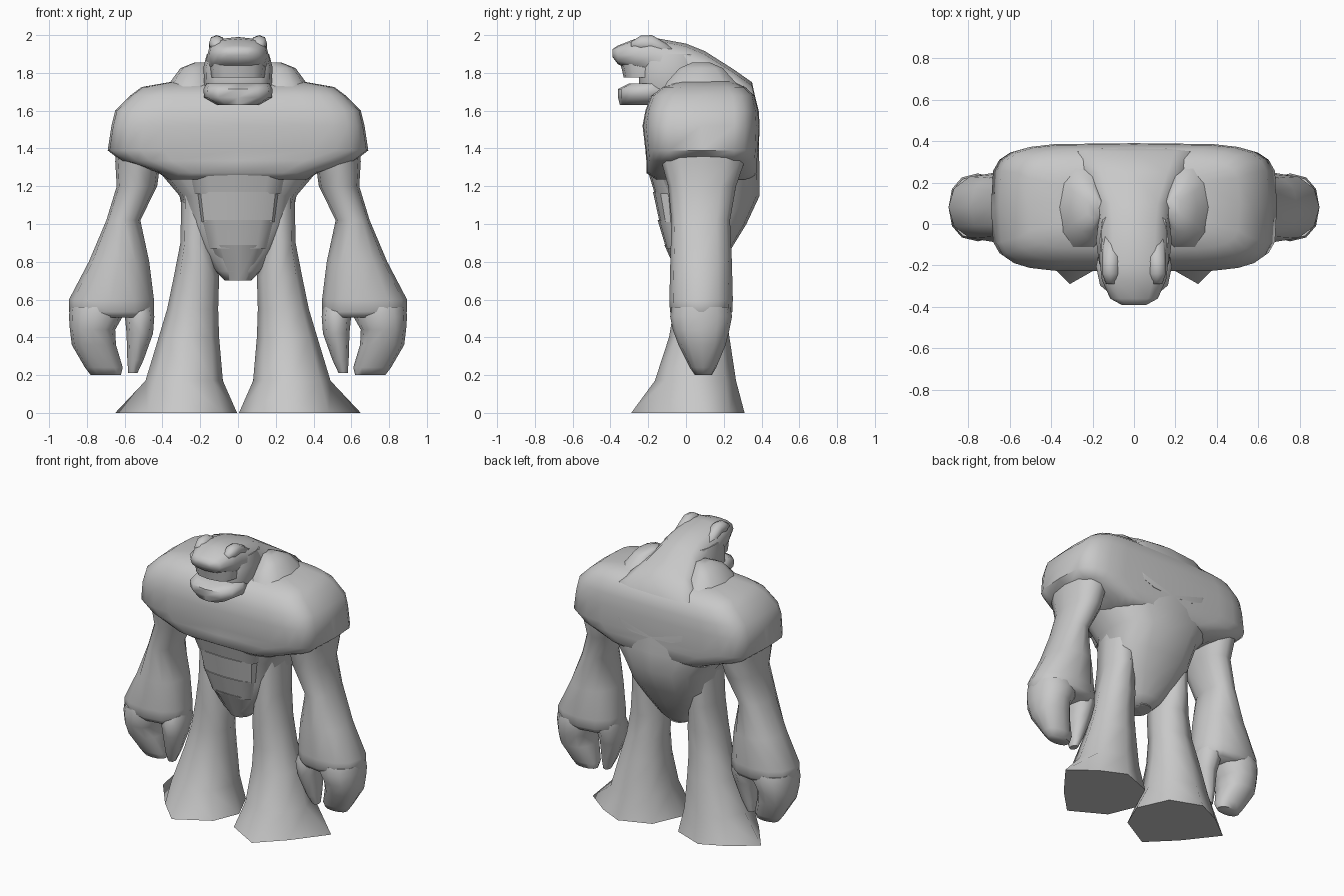
import bpy, bmesh, math

stone = bpy.data.materials.new("grey stone")
stone.diffuse_color = (0.58, 0.58, 0.58, 1)


def ring(pos, ca, cb, ra, rb, n, e, axis):
    """Superellipse cross-section at pos along the axis."""
    pts = []
    for i in range(n):
        t = 2 * math.pi * i / n
        c, s = math.cos(t), math.sin(t)
        a = ca + ra * math.copysign(abs(c) ** (2 / e), c)
        b = cb + rb * math.copysign(abs(s) ** (2 / e), s)
        pts.append((a, b, pos) if axis == 'z' else (a, pos, b))
    return pts


def loft(name, rings, n=8, e=2.3, axis='z', mirror=False, base=None, angle=45):
    """Skin a row of cross-sections; base is an optional hand-placed first ring."""
    loops = [base] if base else []
    loops += [ring(*r, n, e, axis) for r in rings]
    bm = bmesh.new()
    vs = [[bm.verts.new(p) for p in lp] for lp in loops]
    for lo, hi in zip(vs, vs[1:]):
        for i in range(n):
            j = (i + 1) % n
            bm.faces.new((lo[i], lo[j], hi[j], hi[i]))
    bm.faces.new(vs[0])
    bm.faces.new(vs[-1])
    bmesh.ops.recalc_face_normals(bm, faces=bm.faces)
    me = bpy.data.meshes.new(name)
    bm.to_mesh(me)
    bm.free()
    me.materials.append(stone)
    ob = bpy.data.objects.new(name, me)
    bpy.context.collection.objects.link(ob)
    bpy.ops.object.select_all(action='DESELECT')
    ob.select_set(True)
    bpy.context.view_layer.objects.active = ob
    bpy.ops.object.shade_smooth_by_angle(angle=math.radians(angle))
    if mirror:
        ob.modifiers.new("mirror", 'MIRROR')
    return ob


# Torso, tapering from the ribs to the crotch
loft("torso", [(0.70, 0, 0.05, 0.07, 0.07), (0.75, 0, 0.06, 0.12, 0.11),
               (0.87, 0, 0.075, 0.21, 0.165),
               (1.00, 0, 0.10, 0.28, 0.22), (1.15, 0, 0.125, 0.31, 0.265),
               (1.28, 0, 0.11, 0.42, 0.28), (1.40, 0, 0.10, 0.47, 0.285)],
     n=16, e=2.6, angle=60)

# Chest and shoulders, one wide mass
loft("chest_and_shoulders",
     [(1.235, 0, 0.09, 0.37, 0.25), (1.27, 0, 0.085, 0.42, 0.295), (1.335, 0, 0.085, 0.62, 0.295),
      (1.39, 0, 0.085, 0.69, 0.30), (1.52, 0, 0.08, 0.67, 0.31),
      (1.60, 0, 0.085, 0.65, 0.30), (1.68, 0, 0.09, 0.57, 0.275),
      (1.725, 0, 0.095, 0.51, 0.22), (1.755, 0, 0.10, 0.34, 0.15)],
     n=24, e=4.8, angle=60)

# Trapezius bumps beside the neck
loft("neck_muscle", [(1.69, 0.25, 0.09, 0.17, 0.23), (1.75, 0.24, 0.08, 0.12, 0.19),
                     (1.825, 0.23, 0.08, 0.075, 0.12), (1.855, 0.19, 0.08, 0.04, 0.05)],
     n=10, mirror=True, angle=70)

# Overlapping belly plates, each sloping inward
for k, (zt, zb, yt, yb, wt, wb) in enumerate([
        (1.29, 1.16, -0.205, -0.165, 0.27, 0.23), (1.17, 1.01, -0.175, -0.14, 0.22, 0.20),
        (1.02, 0.87, -0.150, -0.105, 0.20, 0.16), (0.89, 0.70, -0.115, -0.03, 0.16, 0.06)]):
    loft("belly_plate_%d" % (k + 1),
         [(zb, 0, yb + 0.08, wb, 0.08), (zt, 0, yt + 0.10, wt, 0.10)], n=12, e=2.8)

# Arms
loft("arm", [(0.505, 0.67, 0.08, 0.205, 0.14), (0.535, 0.67, 0.08, 0.224, 0.165),
             (0.60, 0.67, 0.08, 0.225, 0.168), (0.80, 0.63, 0.08, 0.16, 0.163),
             (1.02, 0.607, 0.078, 0.09, 0.155), (1.20, 0.535, 0.085, 0.107, 0.18),
             (1.33, 0.53, 0.09, 0.12, 0.22), (1.45, 0.515, 0.085, 0.13, 0.23)],
     n=12, mirror=True, angle=60)
loft("fingers", [(0.20, 0.70, 0.092, 0.08, 0.045), (0.24, 0.71, 0.09, 0.10, 0.07),
                 (0.36, 0.763, 0.085, 0.117, 0.125), (0.44, 0.77, 0.08, 0.12, 0.15),
                 (0.51, 0.753, 0.08, 0.142, 0.164), (0.56, 0.75, 0.08, 0.14, 0.155)],
     n=12, mirror=True, angle=60)
loft("thumb", [(0.21, 0.557, 0.07, 0.024, 0.03), (0.28, 0.543, 0.065, 0.043, 0.06),
               (0.42, 0.52, 0.06, 0.07, 0.10), (0.51, 0.521, 0.07, 0.078, 0.13),
               (0.56, 0.53, 0.08, 0.082, 0.12)], mirror=True, angle=60)

# Legs flaring into pointed feet
foot = [(0.65, 0.10, 0), (0.48, 0.23, 0), (0.31, 0.31, 0), (0.10, 0.23, 0),
        (0.005, 0.02, 0), (0.08, -0.16, 0), (0.31, -0.29, 0), (0.48, -0.12, 0)]
loft("leg", [(0.17, 0.285, 0.05, 0.205, 0.215), (0.40, 0.26, 0.07, 0.16, 0.16),
             (0.55, 0.24, 0.07, 0.135, 0.135), (0.72, 0.22, 0.07, 0.12, 0.135),
             (0.90, 0.22, 0.08, 0.085, 0.15), (1.15, 0.22, 0.09, 0.08, 0.15)],
     base=foot, mirror=True, angle=75)

# Skull running back into the hump
loft("skull_and_hump",
     [(-0.39, 0, 1.905, 0.06, 0.02), (-0.36, 0, 1.895, 0.115, 0.05),
      (-0.27, 0, 1.895, 0.155, 0.085), (-0.19, 0, 1.885, 0.165, 0.105),
      (0.00, 0, 1.80, 0.175, 0.155), (0.10, 0, 1.74, 0.19, 0.175),
      (0.25, 0, 1.65, 0.27, 0.17), (0.35, 0, 1.57, 0.33, 0.18),
      (0.385, 0, 1.48, 0.26, 0.10)], n=12, e=2.7, axis='y', angle=60)
# Brow ridges over the eyes
loft("brow", [(-0.29, 0.11, 1.945, 0.025, 0.02), (-0.24, 0.112, 1.955, 0.042, 0.042),
              (-0.18, 0.112, 1.955, 0.042, 0.045), (-0.06, 0.11, 1.89, 0.04, 0.04)],
     axis='y', mirror=True, angle=80)
# Snout, cheeks and jutting jaw
loft("snout", [(1.775, 0, -0.22, 0.14, 0.11), (1.82, 0, -0.22, 0.145, 0.12),
               (1.89, 0, -0.22, 0.14, 0.14)], n=12, e=2.4, angle=60)
loft("cheeks", [(1.64, 0, -0.09, 0.15, 0.13), (1.72, 0, -0.08, 0.178, 0.17),
                (1.83, 0, -0.08, 0.183, 0.17), (1.90, 0, -0.08, 0.165, 0.15)], n=12, e=3.4,
     angle=60)
loft("jaw", [(1.63, 0, -0.21, 0.11, 0.14), (1.67, 0, -0.205, 0.18, 0.155),
             (1.715, 0, -0.205, 0.183, 0.155), (1.745, 0, -0.18, 0.165, 0.12)], n=12, e=2.6,
     angle=60)
